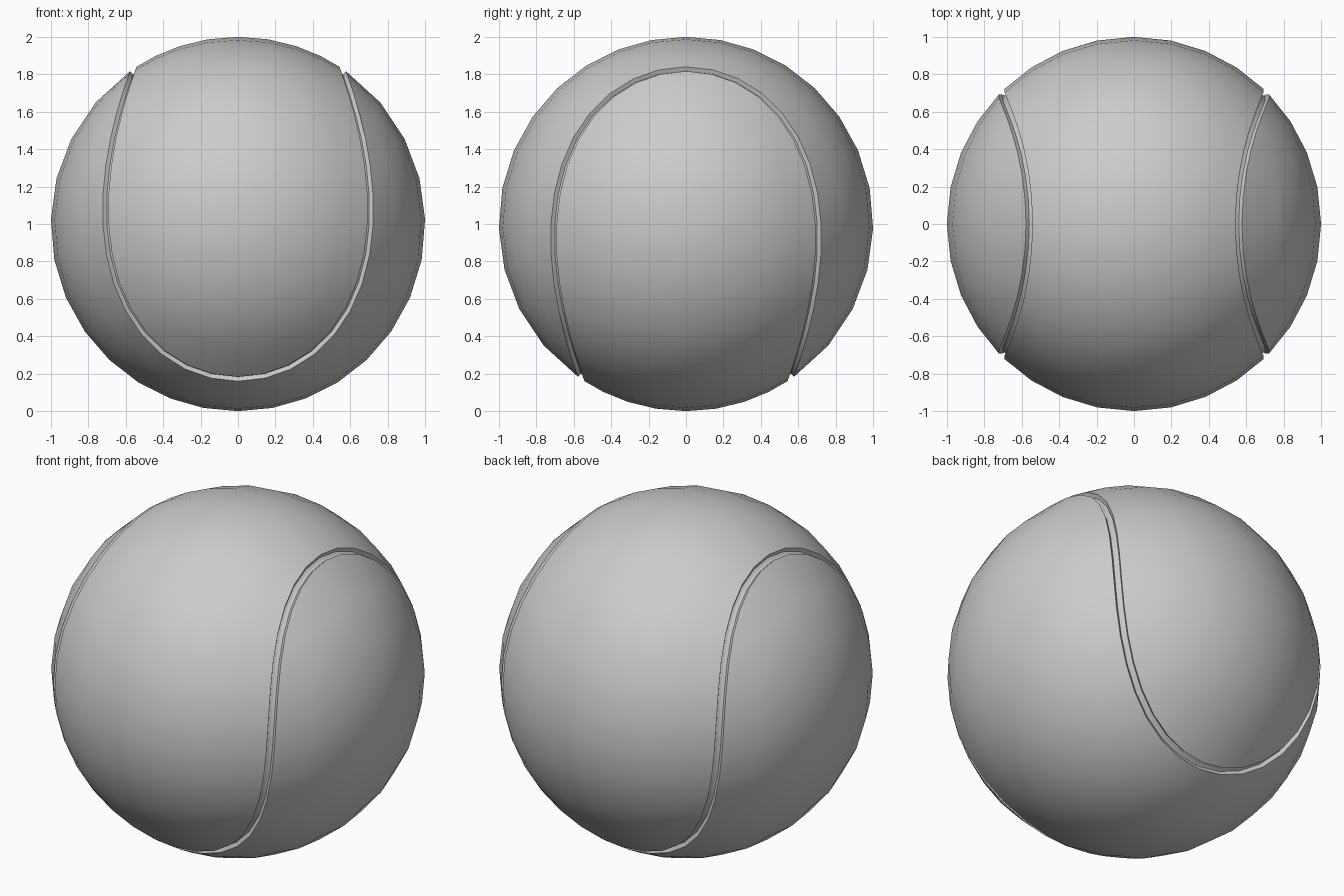
import bpy, bmesh, math
from mathutils import Vector

if "Cube" in bpy.data.objects:
    bpy.data.objects.remove(bpy.data.objects["Cube"])

ROWS, COLS = 24, 8            # quads along / across one dumbbell panel
N = 2 * (ROWS + COLS)         # points around the seam
A, B = 0.78, 0.22             # seam curve coefficients


def seam(k):
    """Point k of the closed seam curve on the unit sphere."""
    t = math.radians(22.5) + 2 * math.pi * k / N
    x = A * math.cos(t) + B * math.cos(3 * t)
    y = A * math.sin(t) - B * math.sin(3 * t)
    z = -2 * math.sqrt(A * B) * math.sin(2 * t)
    c = math.sqrt(0.5)
    return Vector((c * (y - x), -c * (x + y), z)).normalized()


def offset(k, width, radius):
    """Seam point moved sideways into the panel, at a given radius."""
    p = seam(k)
    side = p.cross(seam(k + 0.1) - seam(k - 0.1)).normalized()
    return (p + side * width).normalized() * radius


def rim_index(i, j):
    """Seam index of a border grid point, None inside the panel."""
    if i == 0:
        return j
    if j == COLS:
        return COLS + i
    if i == ROWS:
        return ROWS + 2 * COLS - j
    if j == 0:
        return N - i
    return None


def panel_grid():
    """Panel points: border on the seam, interior relaxed on the sphere."""
    g = {}
    for i in range(ROWS + 1):
        left, right = offset(N - i, 0.021, 1), offset(COLS + i, 0.021, 1)
        for j in range(COLS + 1):
            k = rim_index(i, j)
            g[i, j] = (left.lerp(right, j / COLS).normalized() if k is None
                       else offset(k, 0.021, 1))
    for _ in range(60):
        new = dict(g)
        for i in range(1, ROWS):
            for j in range(1, COLS):
                new[i, j] = (g[i - 1, j] + g[i + 1, j]
                             + g[i, j - 1] + g[i, j + 1]).normalized()
        g = new
    return g


def make_panel(name, turn):
    bm = bmesh.new()
    grid = {key: bm.verts.new(turn(p)) for key, p in panel_grid().items()}
    # outer skin
    for i in range(ROWS):
        for j in range(COLS):
            bm.faces.new((grid[i, j], grid[i, j + 1],
                          grid[i + 1, j + 1], grid[i + 1, j]))
    # groove wall and half of the groove floor
    ring = [None] * N
    for (i, j), v in grid.items():
        k = rim_index(i, j)
        if k is not None:
            ring[k % N] = v
    for width, radius in ((0.016, 0.976), (0.0, 0.974)):
        low = [bm.verts.new(turn(offset(k, width, radius))) for k in range(N)]
        for k in range(N):
            n = (k + 1) % N
            bm.faces.new((low[k], low[n], ring[n], ring[k]))
        ring = low
    mesh = bpy.data.meshes.new(name)
    bm.to_mesh(mesh)
    bm.free()
    obj = bpy.data.objects.new(name, mesh)
    obj.location.z = 1
    bpy.context.collection.objects.link(obj)
    bpy.ops.object.select_all(action='DESELECT')
    obj.select_set(True)
    bpy.context.view_layer.objects.active = obj
    bpy.ops.object.shade_smooth_by_angle(angle=math.radians(30))


# two identical interlocking panels
make_panel("upper_panel", lambda p: p)
make_panel("lower_panel", lambda p: Vector((p.y, p.x, -p.z)))
